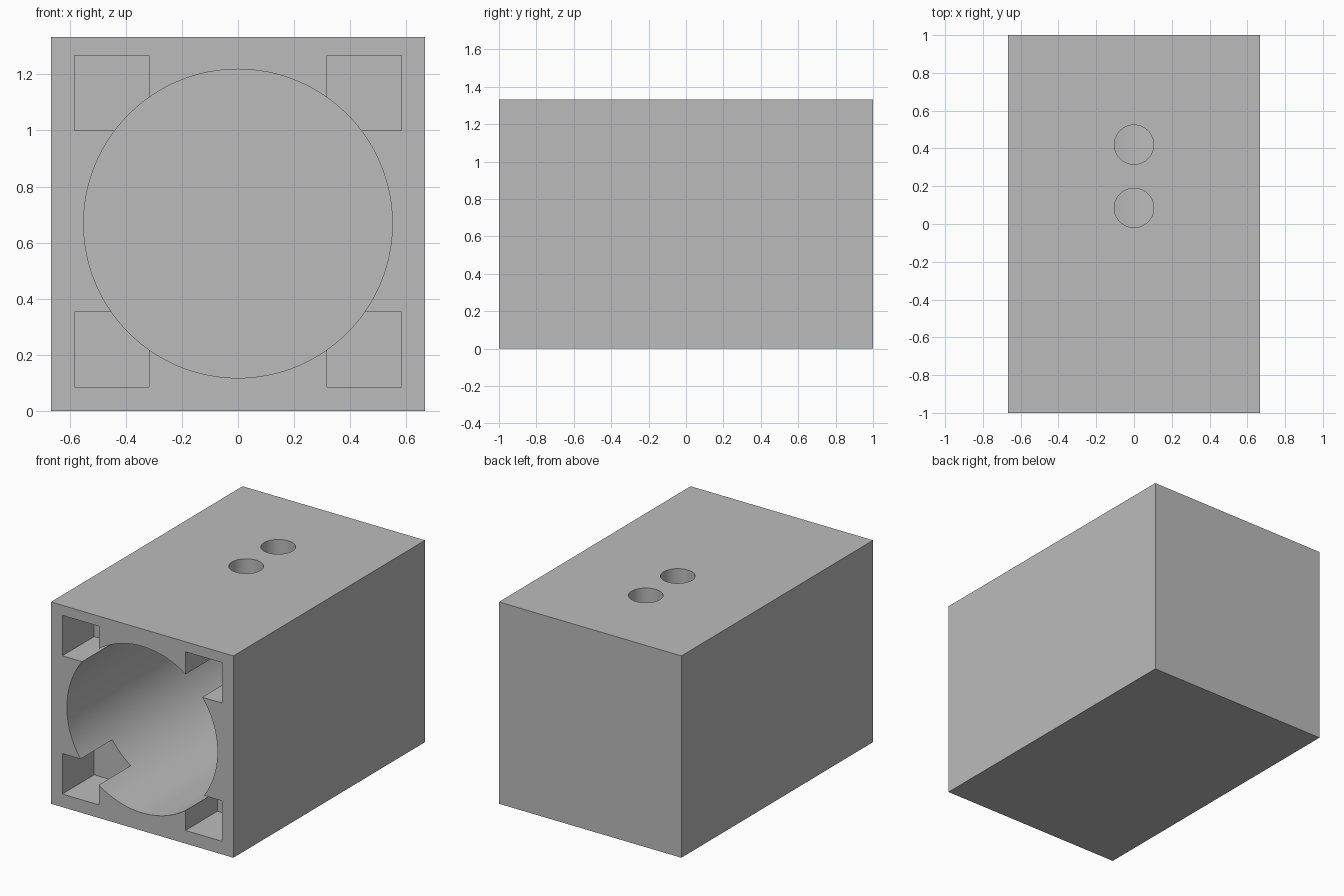
import bpy
import math

cube = bpy.data.objects.get("Cube")
if cube:
    bpy.data.objects.remove(cube, do_unlink=True)

W, L, H = 1.333, 2.0, 1.333      # body width, length, height
BORE_R, BORE_Z = 0.55, 0.668
BORE_END = 0.9                   # y of the closed end of the bore
POCKET, POCKET_DEPTH = 0.267, 0.333
OVER = 0.1                       # how far cutters stick out

grey = bpy.data.materials.new("plain grey")
grey.use_nodes = True
colour = (0.5, 0.5, 0.5, 1)
grey.diffuse_color = colour
grey.node_tree.nodes["Principled BSDF"].inputs["Base Color"].default_value = colour


def box(name, size, centre):
    bpy.ops.mesh.primitive_cube_add(size=1, location=centre)
    ob = bpy.context.object
    ob.name = name
    ob.scale = size
    bpy.ops.object.transform_apply(location=True, rotation=True, scale=True)
    ob.data.materials.append(grey)
    return ob


def cylinder(name, radius, depth, centre, tilt=0, sides=64):
    bpy.ops.mesh.primitive_cylinder_add(vertices=sides, radius=radius, depth=depth,
                                        location=centre, rotation=(tilt, 0, 0))
    ob = bpy.context.object
    ob.name = name
    bpy.ops.object.transform_apply(location=True, rotation=True, scale=True)
    ob.data.materials.append(grey)
    return ob


# Solid block
body = box("body", (W, L, H), (0, 0, H / 2))

# Large round bore, open at the front
front = -L / 2 - OVER
cutters = [cylinder("bore_cutter", BORE_R, BORE_END - front,
                    (0, (BORE_END + front) / 2, BORE_Z), math.pi / 2, 128)]

# Shallow square pockets in the four front corners
for side, label in ((-1, "right"), (1, "left")):
    for z, level in ((0.22, "lower"), (1.133, "upper")):
        cutters.append(box(f"{level}_{label}_pocket_cutter",
                           (POCKET, POCKET_DEPTH + OVER, POCKET),
                           (side * 0.45, -L / 2 + (POCKET_DEPTH - OVER) / 2, z)))

# Two round holes from the top down into the bore
for y, label in ((0.085, "front"), (0.42, "rear")):
    cutters.append(cylinder(f"{label}_hole_cutter", 0.104, 0.5, (0, y, H)))

# Cut everything out of the block, then discard the cutters
for cutter in cutters:
    cutter.hide_render = True
    mod = body.modifiers.new(cutter.name, "BOOLEAN")
    mod.operation = "DIFFERENCE"
    mod.solver = "EXACT"
    mod.object = cutter

bpy.ops.object.select_all(action="DESELECT")
body.select_set(True)
bpy.context.view_layer.objects.active = body
for mod in list(body.modifiers):
    bpy.ops.object.modifier_apply(modifier=mod.name)
for cutter in cutters:
    bpy.data.objects.remove(cutter, do_unlink=True)

bpy.ops.object.shade_smooth_by_angle(angle=math.radians(30))
